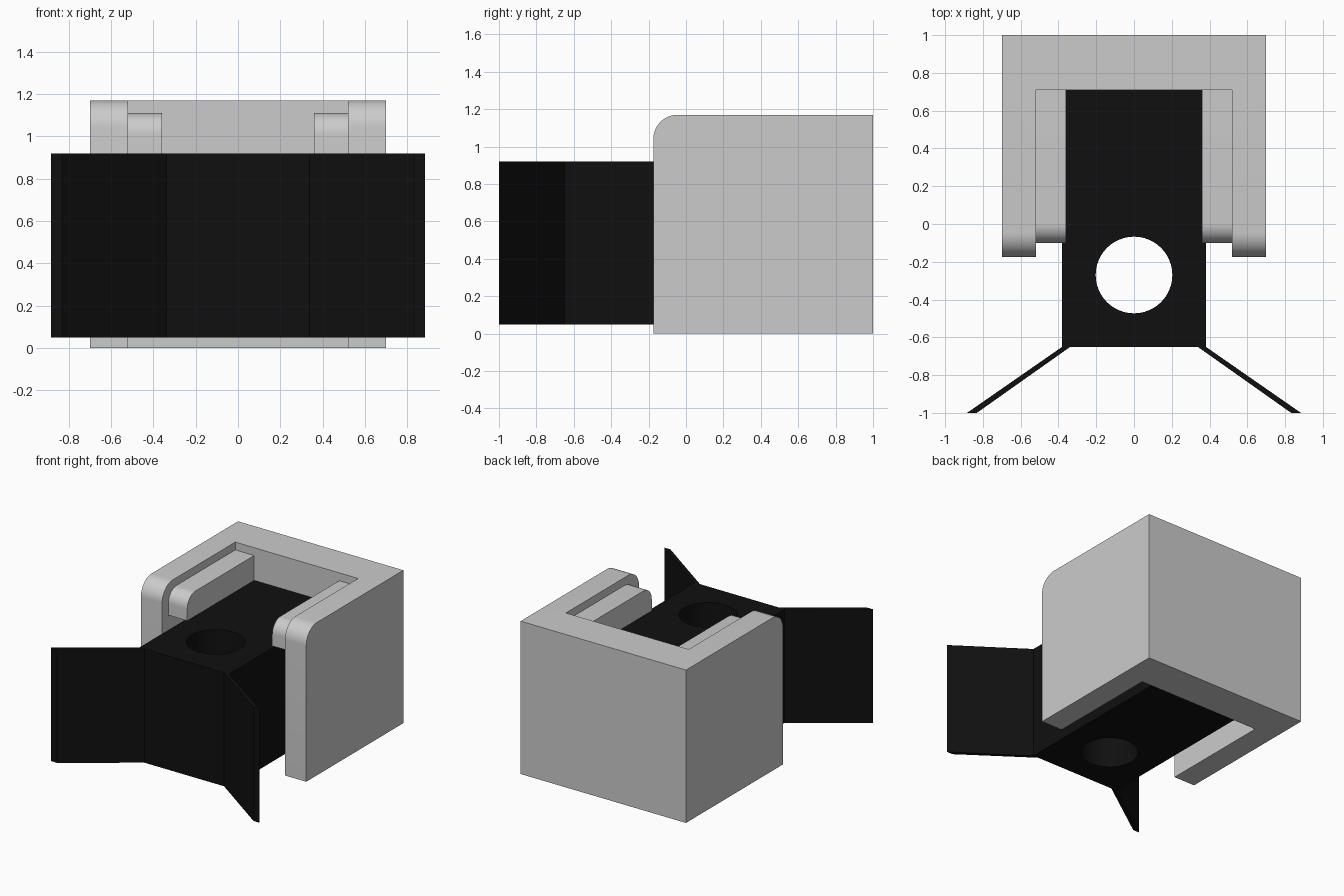
import bpy, bmesh
from mathutils import Vector

if "Cube" in bpy.data.objects:
    bpy.data.objects.remove(bpy.data.objects["Cube"])

black = bpy.data.materials.new("black")
black.diffuse_color = (0.005, 0.005, 0.005, 1)
black.use_nodes = True
black.node_tree.nodes["Principled BSDF"].inputs["Base Color"].default_value = black.diffuse_color


def prism(name, plan, z0, z1, mat=None, radius=0):
    """Extrude a plan outline from z0 to z1; optionally round the front top edges."""
    bm = bmesh.new()
    face = bm.faces.new([bm.verts.new((x, y, z0)) for x, y in plan])
    ext = bmesh.ops.extrude_face_region(bm, geom=[face])
    top = [v for v in ext["geom"] if isinstance(v, bmesh.types.BMVert)]
    bmesh.ops.translate(bm, verts=top, vec=Vector((0, 0, z1 - z0)))
    bmesh.ops.recalc_face_normals(bm, faces=bm.faces)
    if radius:
        front = min(y for _, y in plan)
        edges = [e for e in bm.edges
                 if all(abs(v.co.y - front) < 1e-4 and abs(v.co.z - z1) < 1e-4 for v in e.verts)]
        bmesh.ops.bevel(bm, geom=edges, offset=radius, segments=10, profile=0.5, affect='EDGES')
    mesh = bpy.data.meshes.new(name)
    bm.to_mesh(mesh)
    bm.free()
    ob = bpy.data.objects.new(name, mesh)
    bpy.context.collection.objects.link(ob)
    if mat:
        mesh.materials.append(mat)
    return ob


def smooth(ob):
    bpy.ops.object.select_all(action='DESELECT')
    ob.select_set(True)
    bpy.context.view_layer.objects.active = ob
    bpy.ops.object.shade_smooth_by_angle(angle=0.6)


def rect(x0, x1, y0, y1):
    return [(x0, y0), (x1, y0), (x1, y1), (x0, y1)]


# U-shaped housing, open to the front
half = [(0.7, 1), (0.7, -0.175), (0.52, -0.175), (0.52, 0.71)]
housing = prism("housing", half + [(-x, y) for x, y in reversed(half)], 0, 1.17, radius=0.13)
smooth(housing)

# Sliding block with a round through hole
block = prism("sliding_block", rect(-0.38, 0.38, -0.65, 0.71), 0.05, 0.92, black)
bpy.ops.mesh.primitive_cylinder_add(vertices=48, radius=0.203, depth=2, location=(0, -0.27, 0.5))
cutter = bpy.context.object
cutter.name = "hole_cutter"
cutter.hide_render = True
cutter.data.materials.append(black)
cut = block.modifiers.new("hole", 'BOOLEAN')
cut.operation = 'DIFFERENCE'
cut.solver = 'EXACT'
cut.object = cutter
bpy.ops.object.select_all(action='DESELECT')
bpy.context.view_layer.objects.active = block
block.select_set(True)
bpy.ops.object.modifier_apply(modifier="hole")
bpy.data.objects.remove(cutter)
smooth(block)

for side, s in (("left", -1), ("right", 1)):
    # Rails resting on the block
    rail = prism(side + "_rail", [(s * x, y) for x, y in rect(0.36, 0.52, -0.10, 0.71)],
                 0.92, 1.11, radius=0.1)
    smooth(rail)
    # Thin splayed wings at the front
    wing = [(0.337, -0.65), (0.38, -0.65), (0.884, -1), (0.832, -1)]
    prism(side + "_wing", [(s * x, y) for x, y in wing], 0.05, 0.92, black)
